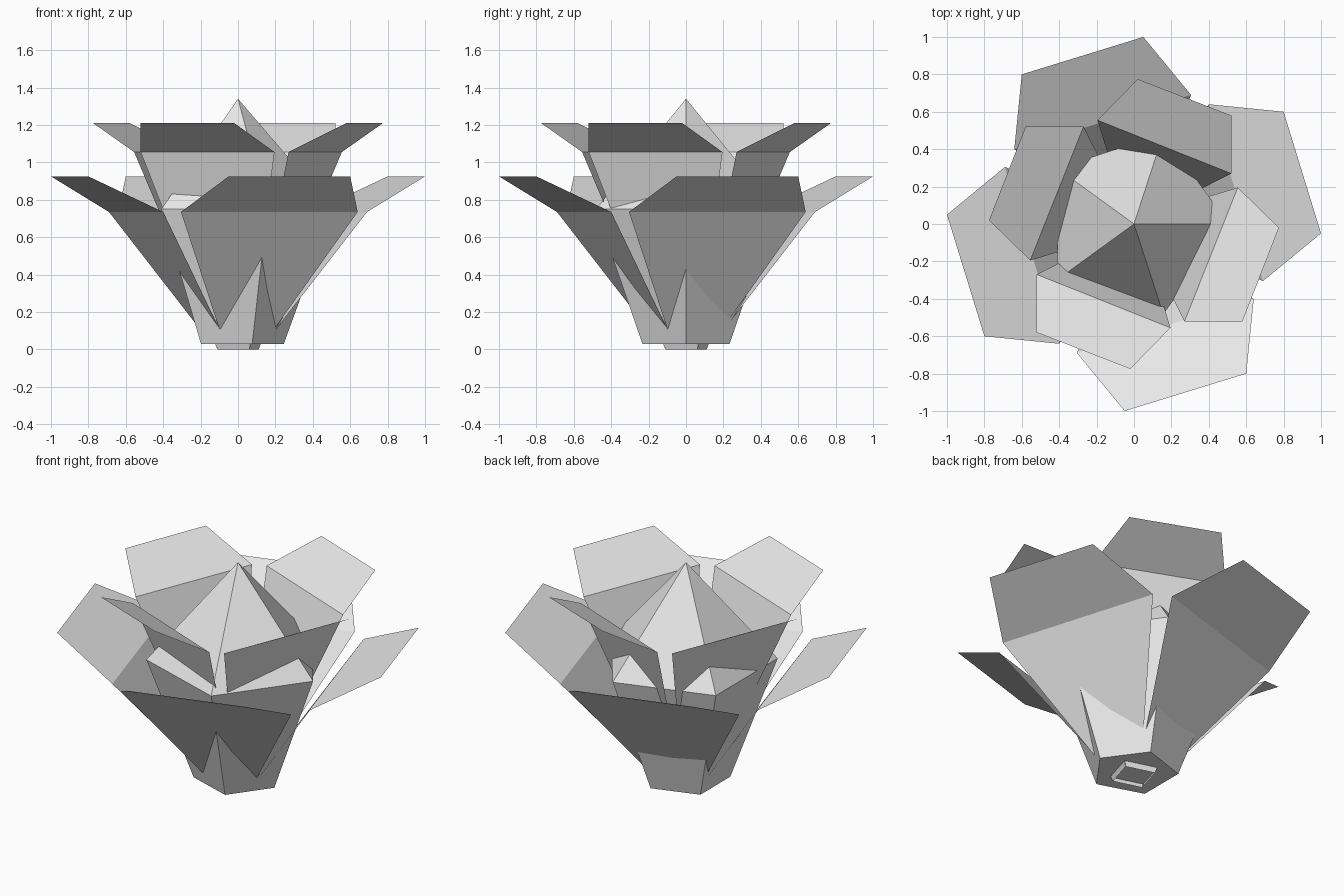
import bpy
import bmesh
from math import cos, sin, tau, pi
from mathutils import Matrix

cube = bpy.data.objects.get("Cube")
if cube:
    bpy.data.objects.remove(cube, do_unlink=True)

grey = bpy.data.materials.new("pale_grey")
grey.use_nodes = True
colour = (0.8, 0.8, 0.8, 1)
grey.diffuse_color = colour
grey.node_tree.nodes["Principled BSDF"].inputs["Base Color"].default_value = colour


def finish(name, bm):
    """Turn a bmesh into a flat shaded object."""
    mesh = bpy.data.meshes.new(name)
    bm.to_mesh(mesh)
    bm.free()
    mesh.materials.append(grey)
    obj = bpy.data.objects.new(name, mesh)
    bpy.context.collection.objects.link(obj)
    return obj


def petal_ring(name, rows):
    """Repeat one folded petal (rows of left and right points) four times."""
    for i in range(4):
        bm = bmesh.new()
        verts = [[bm.verts.new(p) for p in row] for row in rows]
        for (a, b), (c, d) in zip(verts, verts[1:]):
            bm.faces.new((a, b, d, c))
        bm.transform(Matrix.Rotation(i * pi / 2, 4, "Z"))
        finish(f"{name}_{i + 1}", bm)


# Five-sided bud: flared body with a pointed top
bm = bmesh.new()
rings = [[bm.verts.new((r * cos(tau * i / 5), r * sin(tau * i / 5), z))
          for i in range(5)] for r, z in ((0.245, 0.03), (0.507, 0.75))]
tip = bm.verts.new((0, 0, 1.34))
low, high = rings
bm.faces.new(low)
for i in range(5):
    j = (i + 1) % 5
    bm.faces.new((low[i], low[j], high[j], high[i]))
    bm.faces.new((high[i], high[j], tip))
bmesh.ops.recalc_face_normals(bm, faces=bm.faces)
finish("bud", bm)

# Wide outer petals: base, fold, lip
petal_ring("outer_petal", [
    ((-0.10, -0.205, 0.11), (0.195, -0.10, 0.11)),
    ((-0.305, -0.69, 0.735), (0.64, -0.40, 0.735)),
    ((-0.05, -1.0, 0.925), (0.60, -0.80, 0.925)),
])

# Taller inner petals, twisted the other way
petal_ring("inner_petal", [
    ((-0.11, -0.06, 0), (0.06, -0.11, 0)),
    ((-0.52, -0.27, 1.055), (0.195, -0.555, 1.055)),
    ((-0.52, -0.58, 1.21), (-0.02, -0.775, 1.21)),
])
